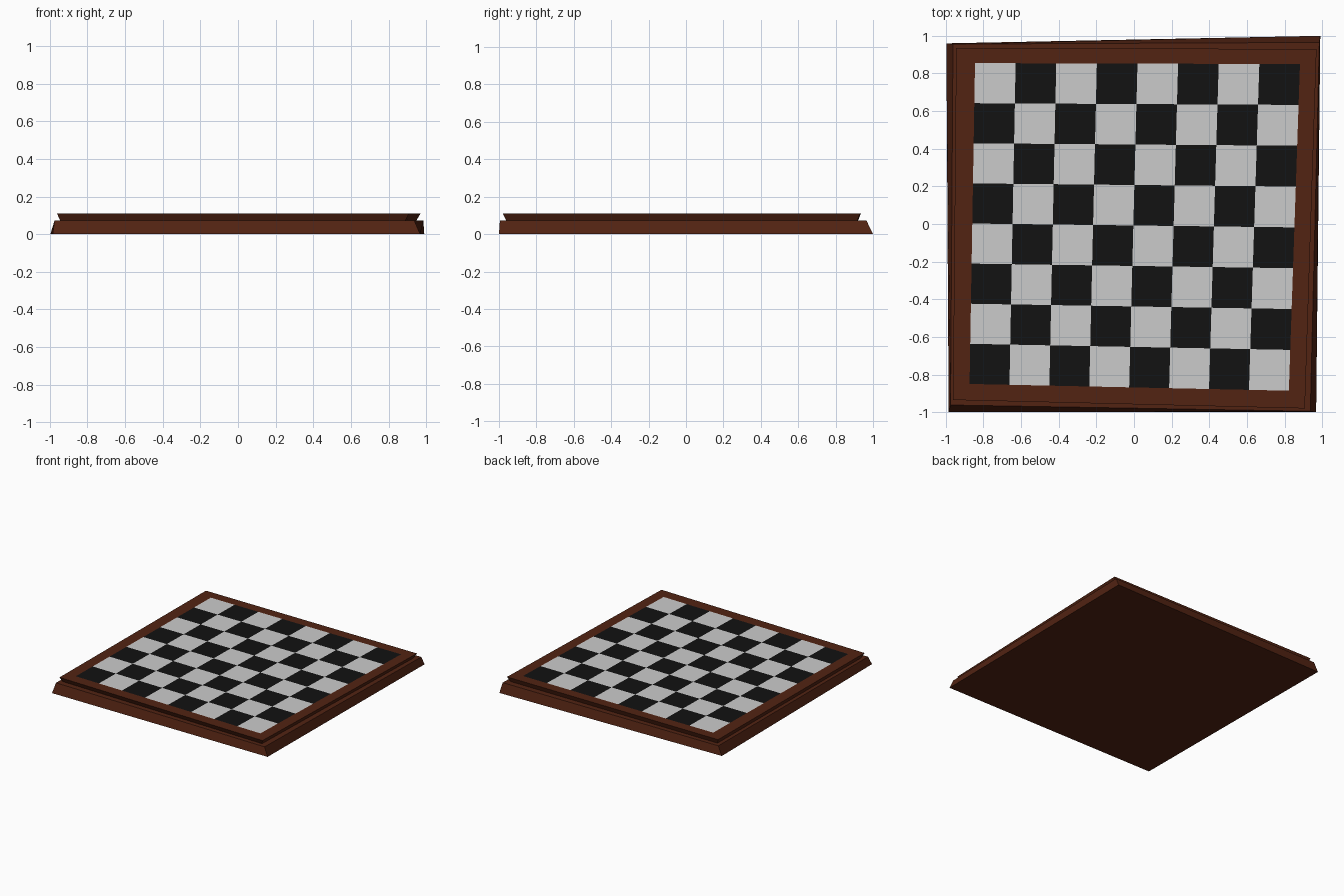
import bpy
from mathutils import Vector

if "Cube" in bpy.data.objects:
    bpy.data.objects.remove(bpy.data.objects["Cube"])


def material(name, rgb):
    m = bpy.data.materials.new(name)
    m.diffuse_color = (*rgb, 1)
    m.use_nodes = True
    m.node_tree.nodes["Principled BSDF"].inputs["Base Color"].default_value = m.diffuse_color
    return m


wood = material("brown_wood", (0.085, 0.017, 0.0063))
dark = material("dark_square", (0.006, 0.006, 0.006))
light = material("light_square", (0.64, 0.64, 0.64))


def make(name, verts, faces, mats):
    me = bpy.data.meshes.new(name)
    me.from_pydata(verts, [], faces)
    for m in mats:
        me.materials.append(m)
    ob = bpy.data.objects.new(name, me)
    bpy.context.collection.objects.link(ob)
    return ob


def ring(corners, z):
    return [Vector((x, y, z)) for x, y in corners]


def loft(name, rings, cap_top=True):
    """Stack of four-cornered rings, closed at the bottom and optionally the top."""
    verts = [v for r in rings for v in r]
    faces = [(3, 2, 1, 0)]
    for k in range(len(rings) - 1):
        for i in range(4):
            j = (i + 1) % 4
            faces.append((4*k + i, 4*k + j, 4*k + 4 + j, 4*k + 4 + i))
    if cap_top:
        n = 4 * (len(rings) - 1)
        faces.append((n, n + 1, n + 2, n + 3))
    return make(name, verts, faces, [wood])


# Slightly crooked, tapering plinth (corners: front left, front right, back right, back left)
loft("board_base", [
    ring([(-0.985, -1.0), (0.968, -1.0), (0.99, 1.0), (-0.997, 0.96)], 0),
    ring([(-0.975, -0.962), (0.937, -0.995), (0.985, 0.965), (-0.962, 0.956)], 0.072),
])

# Frame flaring outwards, with an opening for the squares
Z = 0.11
squares = ring([(-0.874, -0.85), (0.823, -0.886), (0.882, 0.85), (-0.845, 0.855)], Z)
loft("board_frame", [
    ring([(-0.945, -0.915), (0.89, -0.96), (0.948, 0.915), (-0.93, 0.92)], 0.072),
    ring([(-0.962, -0.935), (0.908, -0.98), (0.97, 0.93), (-0.945, 0.935)], Z),
    squares,
], cap_top=False)

# Eight by eight playing squares
N = 8
a, b, c, d = squares
verts = [a.lerp(b, i / N).lerp(d.lerp(c, i / N), j / N)
         for j in range(N + 1) for i in range(N + 1)]
faces = [(j*(N+1) + i, j*(N+1) + i + 1, (j+1)*(N+1) + i + 1, (j+1)*(N+1) + i)
         for j in range(N) for i in range(N)]
board = make("playing_squares", verts, faces, [dark, light])
for p in board.data.polygons:
    p.material_index = (p.index // N + p.index % N) % 2
